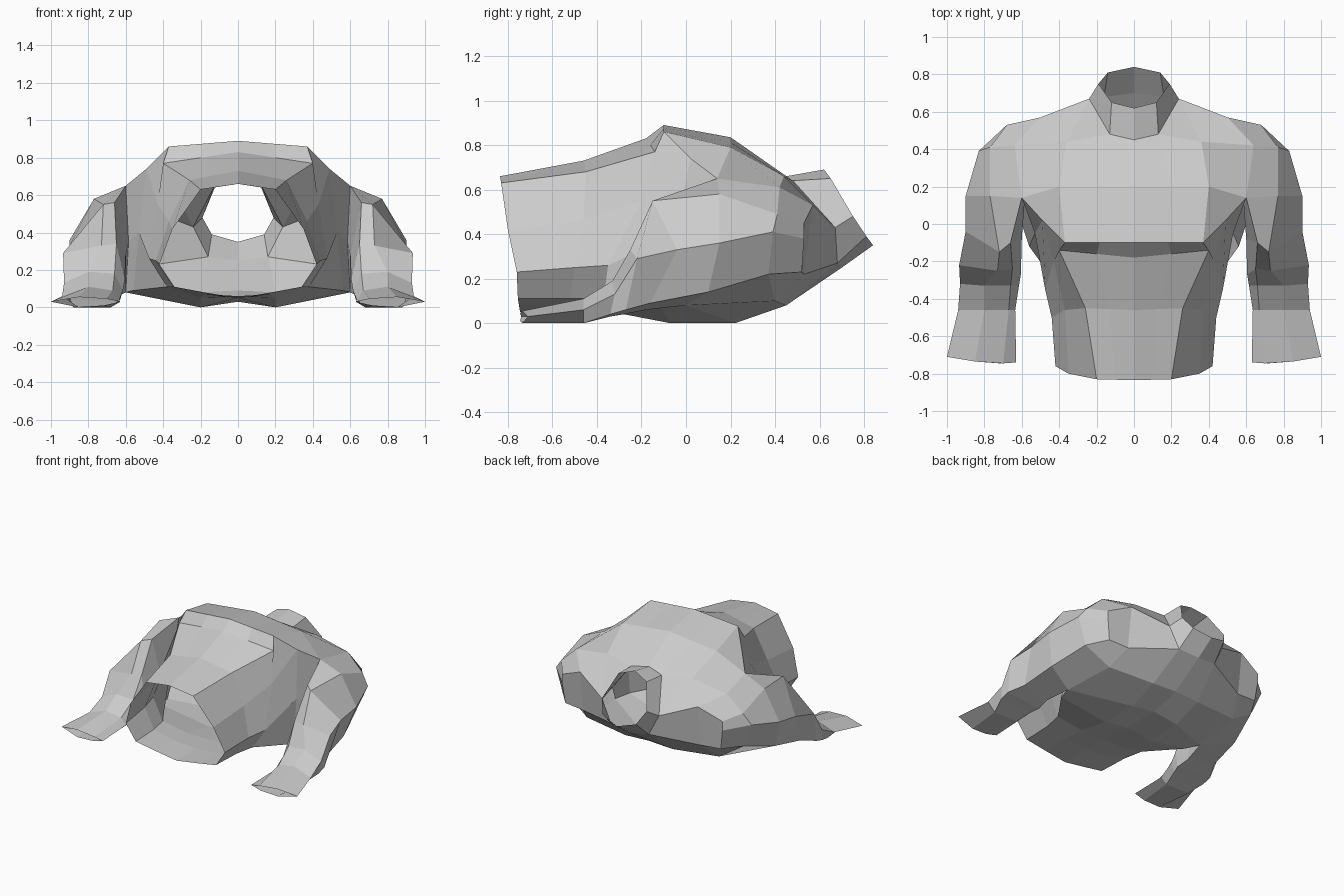
import bpy, bmesh
from mathutils import Vector


def loft(name, rings, closed=False, caps=()):
    """Skin consecutive rings of points, add cap faces, mirror over x = 0."""
    bm = bmesh.new()
    rows = [[bm.verts.new(p) for p in r] for r in rings]
    n = len(rows[0])
    for a, b in zip(rows, rows[1:]):
        for i in range(n if closed else n - 1):
            j = (i + 1) % n
            bm.faces.new((a[i], a[j], b[j], b[i]))
    for cap in caps:
        bm.faces.new([rows[-1][i] for i in cap])
    bmesh.ops.remove_doubles(bm, verts=bm.verts, dist=0.001)
    bmesh.ops.recalc_face_normals(bm, faces=bm.faces)
    me = bpy.data.meshes.new(name)
    bm.to_mesh(me)
    bm.free()
    ob = bpy.data.objects.new(name, me)
    bpy.context.collection.objects.link(ob)
    m = ob.modifiers.new("Mirror", 'MIRROR')
    m.use_clip = True
    return ob


def with_mid(ring):
    """Add a point halfway along the front edge of a half ring."""
    mid = (Vector(ring[0]) + Vector(ring[1])) / 2
    return [ring[0], mid] + list(ring[1:])


# Armpit section shared by the torso, the shoulders and the arms
front = with_mid([(0, .2, .835), (.4, .2, .79), (.6, .14, .65)])
outer = [(.77, .15, .58), (.9, .15, .36), (.83, .1, .14)]
pit = (.585, .12, .35)
back = [(.6, 0, .08), (.2, .22, 0), (0, .22, .03)]

# Torso: half rings from chest centre round the side to spine, down to the open waist
torso = [
    [(0, -.1, .89), (.37, -.1, .86), (.49, .02, .74), (.53, -.05, .4),
     (.56, -.12, .09), (.2, -.07, 0), (0, -.07, .03)],
    [(0, -.18, .83), (.4, -.14, .77), (.43, -.2, .55), (.475, -.35, .26),
     (.38, -.37, .11), (.2, -.33, .05), (0, -.33, .05)],
    [(0, -.46, .73), (.26, -.45, .68), (.37, -.46, .46), (.44, -.5, .25),
     (.35, -.52, .11), (.18, -.52, .07), (0, -.52, .06)],
    [(0, -.835, .66), (.2, -.83, .63), (.35, -.8, .42), (.42, -.76, .23),
     (.34, -.755, .11), (.18, -.75, .08), (0, -.745, .05)],
]
loft("torso", [front + [pit] + back] + [with_mid(r) for r in torso])

# Shoulders and upper back, closed at the ends, open at the neck
neck_front = [(0, .45, .66), (.13, .48, .64)]
neck_back = [(.16, .68, .27), (0, .7, .25)]
upper = neck_front + [
    (.36, .44, .66), (.64, .42, .61), (.77, .41, .49), (.83, .39, .41),
    (.75, .37, .22), (.56, .4, .1), (.2, .45, .08), (0, .45, .09)]
top = neck_front + [
    (.24, .67, .43), (.5, .57, .53), (.68, .53, .45), (.68, .53, .38),
    (.66, .52, .23), (.5, .53, .22)] + neck_back
loft("shoulders", [front + outer + back, upper, top],
     caps=[(3, 4, 5, 6, 7), (2, 3, 7, 8)])

# Neck collar
loft("neck", [neck_front + [top[2]] + neck_back,
              [(0, .62, .69), (.12, .65, .65), (.19, .75, .48),
               (.14, .81, .39), (0, .84, .35)]])

# Arms: tubes from the armpit section through the elbow to the flat open cuff
arm = [
    [(.66, -.1, .56), (.72, -.15, .55), (.9, -.04, .33),
     (.86, -.16, .09), (.64, -.18, .06), (.6, -.08, .28)],
    [(.65, -.24, .34), (.73, -.25, .33), (.935, -.22, .29),
     (.92, -.27, .06), (.63, -.28, .04), (.605, -.27, .15)],
    [(.66, -.33, .18), (.8, -.33, .19), (.93, -.32, .13),
     (.92, -.34, .04), (.65, -.34, .03), (.615, -.33, .09)],
    [(.67, -.46, .09), (.8, -.46, .11), (.94, -.46, .06),
     (.88, -.46, 0), (.68, -.46, 0), (.635, -.46, .04)],
    [(.7, -.745, .045), (.85, -.735, .055), (1, -.71, .03),
     (.85, -.735, 0), (.72, -.745, .01), (.63, -.74, .03)],
]
loft("arms", [[front[-1]] + outer + [back[0], pit]] + arm, closed=True)
